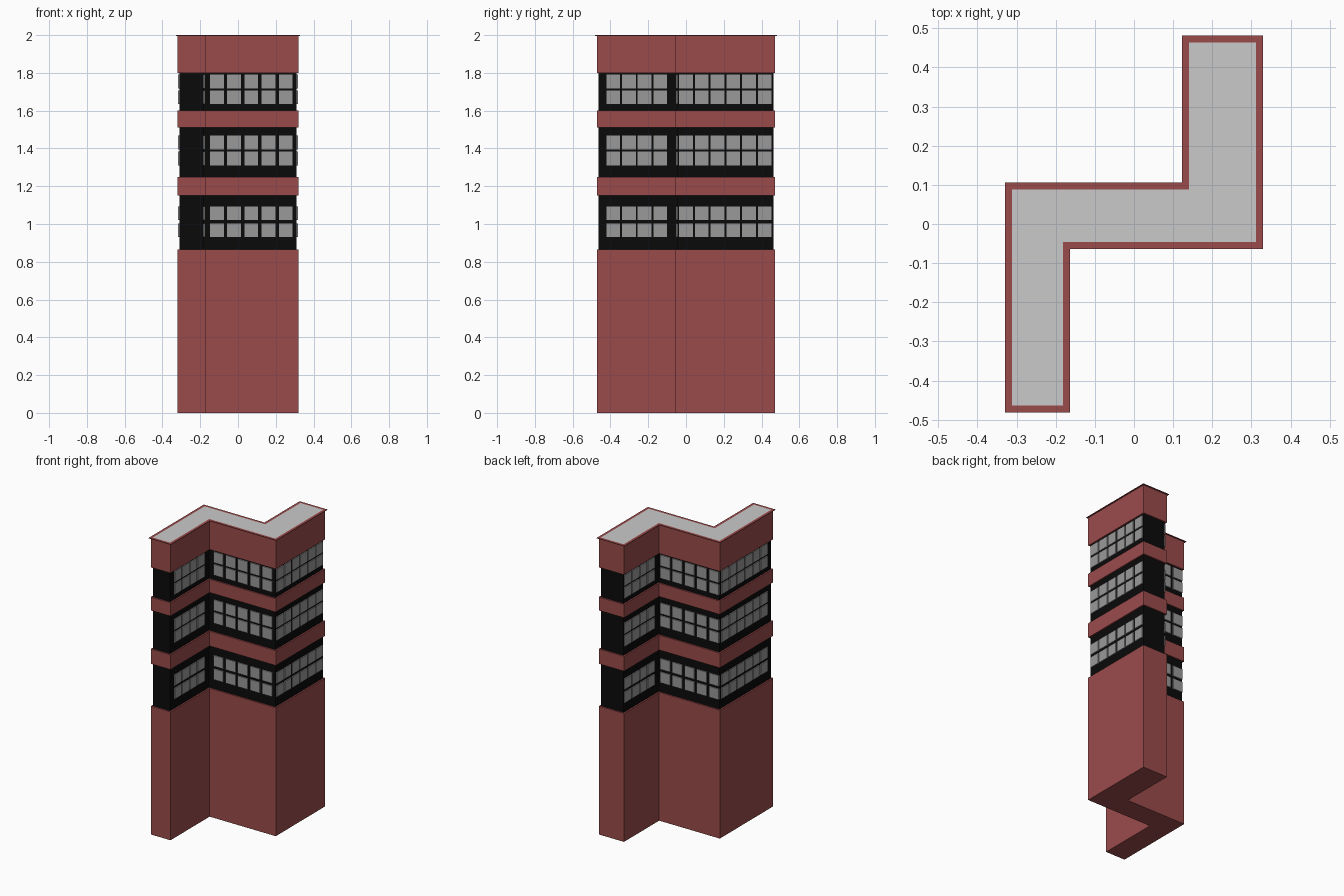
import bpy
import bmesh
from mathutils import Vector

cube = bpy.data.objects.get("Cube")
if cube:
    bpy.data.objects.remove(cube, do_unlink=True)


def make_material(name, rgb):
    mat = bpy.data.materials.new(name)
    mat.use_nodes = True
    mat.diffuse_color = (*rgb, 1)
    mat.node_tree.nodes["Principled BSDF"].inputs["Base Color"].default_value = (*rgb, 1)
    return mat


RED = make_material("brick red", (0.33, 0.07, 0.071))
BLACK = make_material("black frame", (0.003, 0.003, 0.003))
GLASS = make_material("grey glass", (0.32, 0.32, 0.32))
ROOF = make_material("light grey roof", (0.59, 0.59, 0.59))

# Z-shaped floor plan, counter-clockwise
PLAN = [Vector(p) for p in [
    (-0.32, -0.472), (-0.173, -0.472), (-0.173, -0.055), (0.32, -0.055),
    (0.32, 0.472), (0.132, 0.472), (0.132, 0.097), (-0.32, 0.097)]]
INSET = 0.01


def outward(i):
    """Outward normal of the wall that starts at plan corner i."""
    d = (PLAN[(i + 1) % len(PLAN)] - PLAN[i]).normalized()
    return Vector((d.y, -d.x))


def offset_plan(dist):
    return [p + (outward(i - 1) + outward(i)) * dist for i, p in enumerate(PLAN)]


def finish(name, bm, mats):
    bmesh.ops.recalc_face_normals(bm, faces=bm.faces)
    mesh = bpy.data.meshes.new(name)
    bm.to_mesh(mesh)
    bm.free()
    for mat in mats:
        mesh.materials.append(mat)
    obj = bpy.data.objects.new(name, mesh)
    bpy.context.collection.objects.link(obj)
    return obj


def storey(name, z0, z1, dist, mats, rim=0):
    """Extrude the offset plan; a rim insets the top face in a second colour."""
    bm = bmesh.new()
    base = bm.faces.new([bm.verts.new((p.x, p.y, z0)) for p in offset_plan(dist)])
    ext = bmesh.ops.extrude_face_region(bm, geom=[base], use_keep_orig=True)["geom"]
    bmesh.ops.translate(bm, vec=(0, 0, z1 - z0),
                        verts=[v for v in ext if isinstance(v, bmesh.types.BMVert)])
    bmesh.ops.recalc_face_normals(bm, faces=bm.faces)
    if rim:
        top = [f for f in bm.faces if f.normal.z > 0.9]
        bmesh.ops.inset_region(bm, faces=top, thickness=rim, use_even_offset=True)
        top[0].material_index = 1
    return finish(name, bm, mats)


# Brick bands around a recessed dark core
storey("window_core", 0.86, 1.81, -INSET, [BLACK])
storey("lower_wall", 0, 0.865, 0, [RED])
storey("lower_band", 1.15, 1.25, 0, [RED])
storey("upper_band", 1.51, 1.6, 0, [RED])
storey("parapet", 1.8, 1.996, 0, [RED])
storey("roof_cap", 1.996, 2.0, 0.009, [RED, ROOF], rim=0.018)

# Window panes: wall index, start along the wall, column count, pitch
PANE = 0.073
DEPTH = 0.007
WALLS = {
    "front_arm_left": (1, 0.05, 4, 0.083),
    "front_middle": (2, 0.025, 5, 0.091),
    "left_side": (3, 0.018, 6, 0.0835),
    "back_arm_right": (5, 0.012, 4, 0.083),
    "back_middle": (6, 0.004, 5, 0.091),
    "right_side": (7, 0.027, 6, 0.0835),
}
PANE_ROWS = [0.93, 1.02, 1.31, 1.395, 1.634, 1.718]

for label, (i, start, columns, pitch) in WALLS.items():
    along = (PLAN[(i + 1) % len(PLAN)] - PLAN[i]).normalized()
    out = outward(i)
    origin = PLAN[i] - out * INSET
    bm = bmesh.new()
    for column in range(columns):
        mid = origin + along * (start + column * pitch + PANE / 2) + out * DEPTH / 2
        for z in PANE_ROWS:
            pane = bmesh.ops.create_cube(bm, size=1)["verts"]
            for v in pane:
                flat = mid + along * v.co.x * PANE + out * v.co.y * DEPTH
                v.co = (flat.x, flat.y, z + (v.co.z + 0.5) * PANE)
    finish(label + "_windows", bm, [GLASS])
